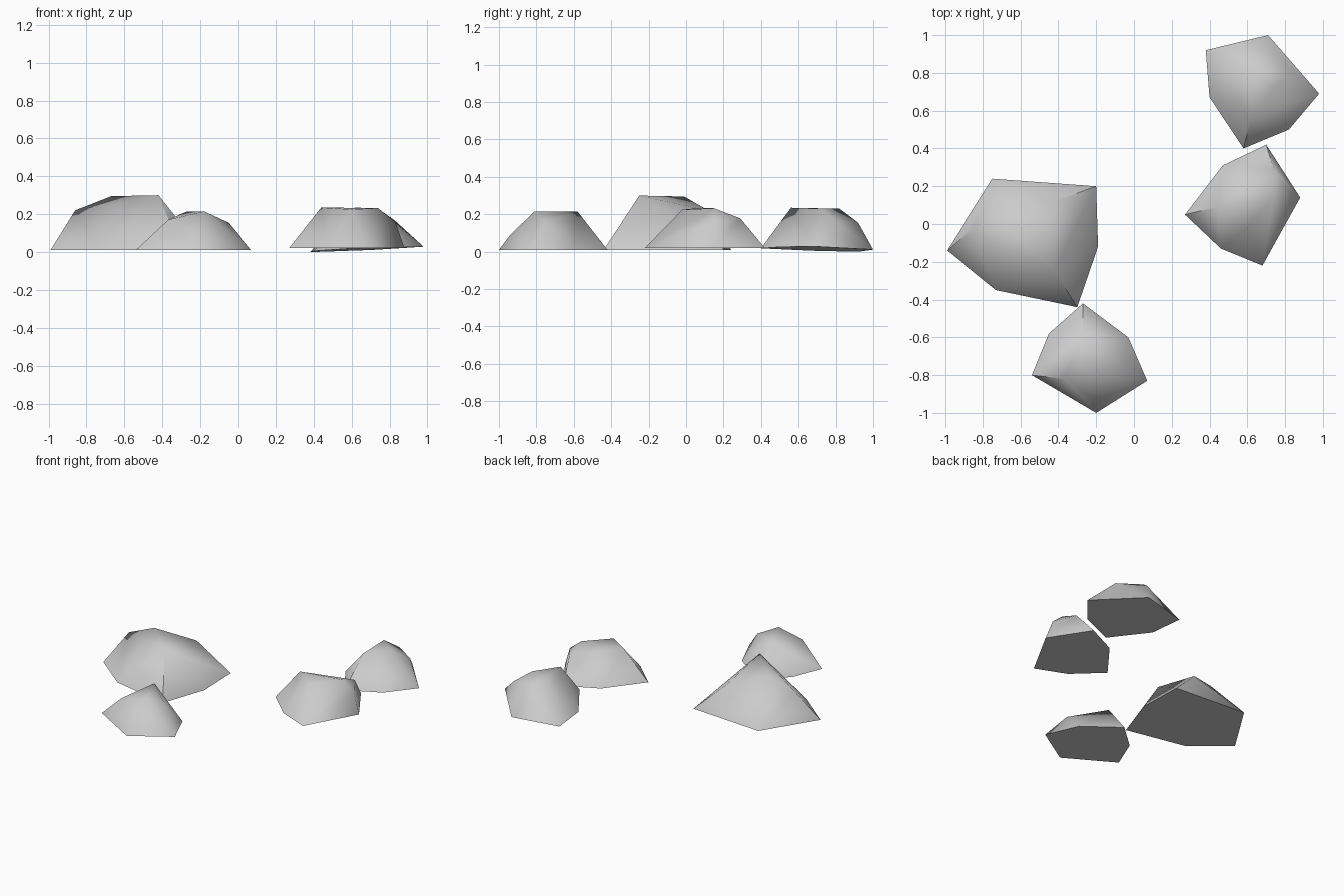
import bpy, bmesh, math

if "Cube" in bpy.data.objects:
    bpy.data.objects.remove(bpy.data.objects["Cube"])


def rock(name, outline, crown, base=lambda x, y: 0.01):
    """Faceted boulder: hull around a flat ground outline and a few crown points."""
    bm = bmesh.new()
    for x, y in outline:
        bm.verts.new((x, y, base(x, y)))
    for p in crown:
        bm.verts.new(p)
    res = bmesh.ops.convex_hull(bm, input=bm.verts[:])
    loose = [v for v in bm.verts if not v.link_faces]
    if loose:
        bmesh.ops.delete(bm, geom=loose, context='VERTS')
    bmesh.ops.recalc_face_normals(bm, faces=bm.faces[:])
    me = bpy.data.meshes.new(name)
    bm.to_mesh(me)
    bm.free()
    ob = bpy.data.objects.new(name, me)
    bpy.context.collection.objects.link(ob)
    # soft facets, hard rim at the ground
    bpy.ops.object.select_all(action='DESELECT')
    ob.select_set(True)
    bpy.context.view_layer.objects.active = ob
    bpy.ops.object.shade_smooth_by_angle(angle=math.radians(60))
    return ob


# Large rock on the left
rock("large_rock",
     [(-.99, -.14), (-.73, -.35), (-.30, -.44), (-.19, -.12), (-.20, .20), (-.75, .24)],
     [(-.42, -.25, .30), (-.67, -.01, .295), (-.86, -.03, .22), (-.42, .12, .22)])

# Small rock at the front
rock("front_rock",
     [(-.54, -.80), (-.45, -.58), (-.27, -.42), (-.03, -.60), (.07, -.83), (-.20, -1.0)],
     [(-.27, -.58, .215), (-.18, -.81, .215), (-.05, -.75, .155),
      (-.19, -.94, .09), (-.37, -.82, .17)])

# Rock at the back right, slightly tilted underneath
rock("back_rock",
     [(.38, .92), (.71, 1.0), (.98, .69), (.82, .50), (.58, .40), (.40, .67)],
     [(.605, .82, .23), (.62, .56, .235), (.74, .72, .23),
      (.83, .80, .165), (.66, .92, .155)],
     base=lambda x, y: .016 + .04 * (x - .68) - .02 * (y - .7))

# Rock at the right
rock("right_rock",
     [(.27, .05), (.47, .31), (.70, .42), (.88, .14), (.68, -.22), (.46, -.13)],
     [(.44, .09, .235), (.60, -.02, .225), (.74, .15, .232),
      (.74, .29, .178), (.83, .155, .16)],
     base=lambda x, y: .02)
